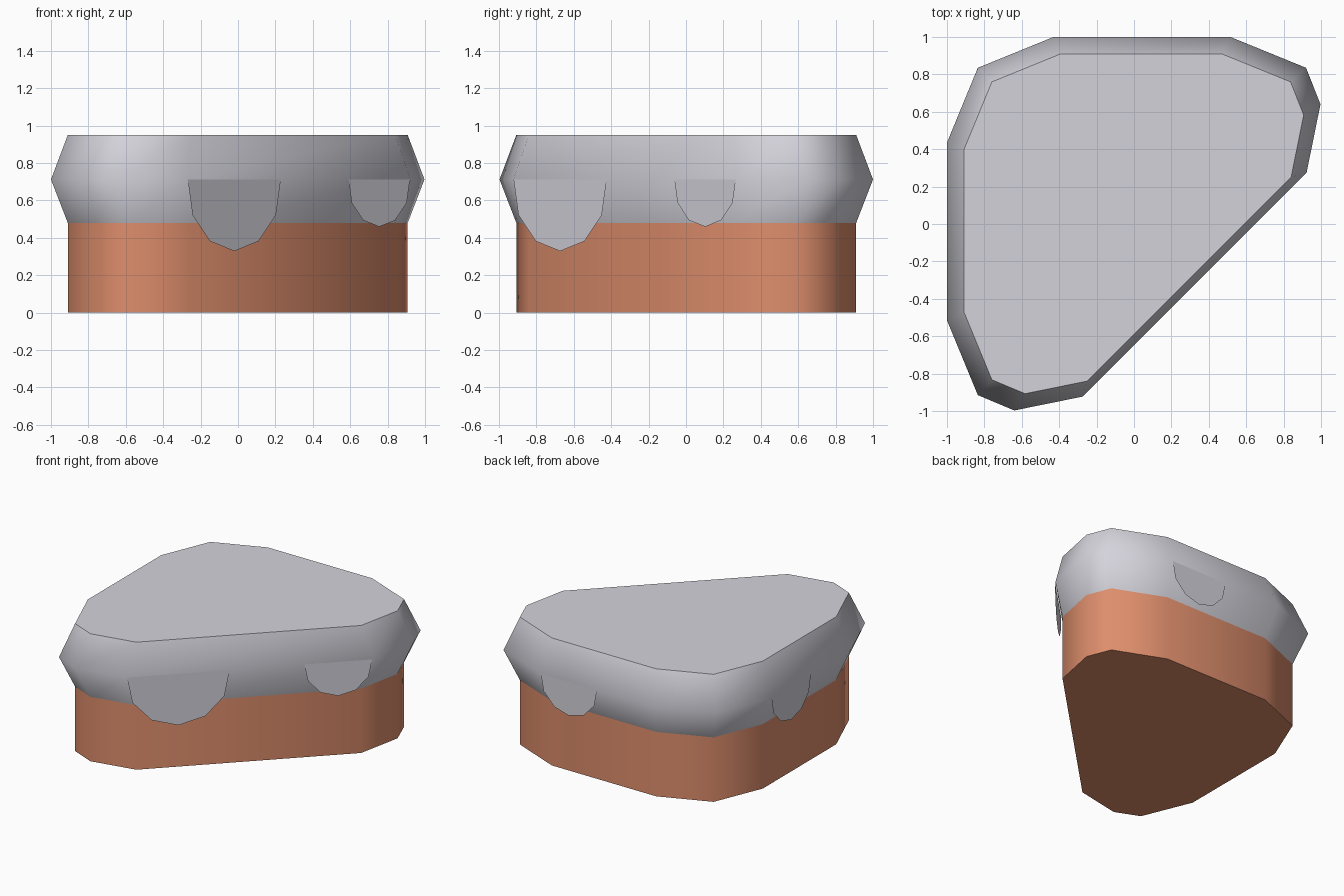
import bpy, bmesh, math
from mathutils import Vector

if "Cube" in bpy.data.objects:
    bpy.data.objects.remove(bpy.data.objects["Cube"])


def material(name, rgb):
    m = bpy.data.materials.new(name)
    m.diffuse_color = (*rgb, 1)
    m.use_nodes = True
    m.node_tree.nodes["Principled BSDF"].inputs["Base Color"].default_value = m.diffuse_color
    return m


STONE = material("pale grey", (0.66, 0.65, 0.71))
EARTH = material("earth brown", (0.73, 0.27, 0.15))

# Rounded-triangle outline at its widest, counter-clockwise
OUTLINE = [(-0.43, 1.0), (-0.835, 0.835), (-1.0, 0.435), (-1.0, -0.515),
           (-0.835, -0.915), (-0.64, -0.997), (-0.275, -0.923),
           (0.923, 0.275), (0.997, 0.64), (0.92, 0.835), (0.515, 1.0)]


def finish(name, bm, mat):
    me = bpy.data.meshes.new(name)
    bm.to_mesh(me)
    bm.free()
    me.materials.append(mat)
    ob = bpy.data.objects.new(name, me)
    bpy.context.collection.objects.link(ob)
    return ob


def stack(name, levels, mat, cap_bottom, cap_top):
    """Loft the outline through (height, scale) levels."""
    bm = bmesh.new()
    rings = [[bm.verts.new((x * s, y * s, z)) for x, y in OUTLINE] for z, s in levels]
    n = len(OUTLINE)
    for a, b in zip(rings, rings[1:]):
        for i in range(n):
            j = (i + 1) % n
            bm.faces.new((a[i], a[j], b[j], b[i]))
    if cap_bottom:
        bm.faces.new(rings[0][::-1])
    if cap_top:
        bm.faces.new(rings[-1])
    ob = finish(name, bm, mat)
    bpy.ops.object.select_all(action='DESELECT')
    ob.select_set(True)
    bpy.context.view_layer.objects.active = ob
    bpy.ops.object.shade_smooth_by_angle(angle=math.radians(60))
    return ob


def drip(name, centre, along, size):
    """Flat rounded tongue hanging from the widest edge of the cap."""
    half = [(0.352, 0.0), (0.315, -0.19), (0.184, -0.33)]
    prof = [(-u, w) for u, w in half] + [(0, -0.383)] + half[::-1]
    d = Vector((*along, 0)).normalized()
    bm = bmesh.new()
    bm.faces.new([bm.verts.new(Vector((*centre, 0.712 + w * size)) + d * u * size)
                  for u, w in prof])
    finish(name, bm, STONE)


# Earth base and bulging stone cap
stack("earth_base", [(0, 0.91), (0.48, 0.91)], EARTH, True, False)
stack("stone_cap", [(0.48, 0.91), (0.712, 1.0), (0.95, 0.91)], STONE, False, True)

# Drips on the diagonal, back and left walls
drip("large_diagonal_drip", (-0.02, -0.673), (1, 1), 1.0)
drip("small_diagonal_drip", (0.755, 0.102), (1, 1), 0.66)
drip("back_drip", (0.265, 1.0), (-1, 0), 0.66)
drip("left_drip", (-1.0, 0.19), (0, -1), 0.66)
